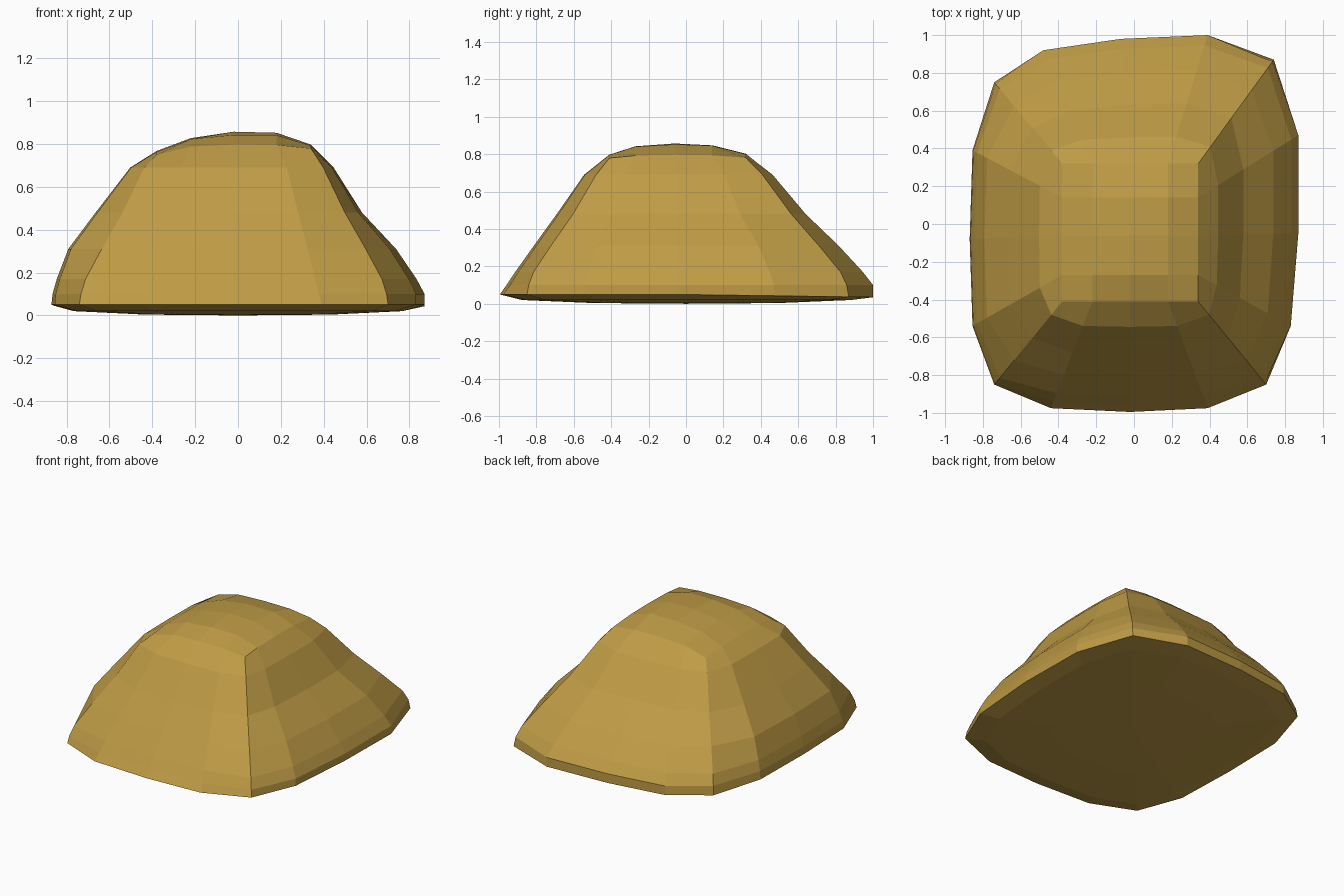
import bpy
import bmesh

default = bpy.data.objects.get("Cube")
if default:
    bpy.data.objects.remove(default)

ochre = bpy.data.materials.new("ochre_earth")
ochre.use_nodes = True
ochre.diffuse_color = (0.52, 0.33, 0.06, 1)
ochre.node_tree.nodes["Principled BSDF"].inputs["Base Color"].default_value = ochre.diffuse_color

# Foot outline, counter-clockwise from the front right corner, four steps a side
OUTLINE = [(-.74, -.85), (-.44, -.975), (-.02, -.995), (.39, -.975),
           (.70, -.85), (.83, -.54), (.87, -.05), (.87, .47),
           (.74, .87), (.39, 1.0), (-.07, .98), (-.48, .92),
           (-.74, .75), (-.855, .39), (-.87, -.08), (-.855, -.54)]

# Crown grid lines and how far each one drops below the summit
XS, X_DROP = [-.38, -.22, -.02, .18, .34], [.09, .03, 0, .005, .06]
YS, Y_DROP = [-.41, -.27, -.06, .14, .32], [.06, .015, 0, .01, .055]
SUMMIT = .857

# Heights of the slope rings, and how far out each side has spread there
HEIGHTS = [.69, .48, .31, .17, .10]
SPREAD = {"front": [.23, .48, .69, .86, .94],
          "left": [.20, .45, .75, .93, 1.0],
          "back": [.21, .47, .73, .92, 1.0],
          "right": [.25, .58, .84, .95, .99],
          "corner": [.16, .44, .71, .92, .98]}
SIDES = ["front", "left", "back", "right"]

bm = bmesh.new()

# Crown: a shallow domed grid
crown = {}
for i, x in enumerate(XS):
    for j, y in enumerate(YS):
        drops = X_DROP[i], Y_DROP[j]
        z = SUMMIT - max(drops) - .3 * min(drops)
        crown[i, j] = bm.verts.new((x, y, z))
for i in range(4):
    for j in range(4):
        bm.faces.new([crown[i, j], crown[i + 1, j], crown[i + 1, j + 1], crown[i, j + 1]])

rim = ([crown[i, 0] for i in range(4)] + [crown[4, j] for j in range(4)]
       + [crown[4 - i, 4] for i in range(4)] + [crown[0, 4 - j] for j in range(4)])


def bridge(upper, lower):
    for k in range(len(upper)):
        n = (k + 1) % len(upper)
        bm.faces.new([upper[k], lower[k], lower[n], upper[n]])


def foot_ring(scale, z, tilt=0):
    return [bm.verts.new((x * scale, y * scale, z - tilt * max(y, 0))) for x, y in OUTLINE]


# Slopes: rings spreading from the crown rim to the foot
rings = [rim]
for level, z in enumerate(HEIGHTS):
    ring = []
    for k, (x, y) in enumerate(OUTLINE):
        side = SIDES[k // 4] if k % 4 else "corner"
        f = SPREAD[side][level]
        top = rim[k].co
        ring.append(bm.verts.new((top.x + (x - top.x) * f, top.y + (y - top.y) * f, z)))
    rings.append(ring)

# Foot and gently curved underside
rings += [foot_ring(1, .05, .015), foot_ring(.88, .02), foot_ring(.5, .004)]
for upper, lower in zip(rings, rings[1:]):
    bridge(upper, lower)
centre = bm.verts.new((0, 0, 0))
for k in range(len(OUTLINE)):
    bm.faces.new([rings[-1][k], centre, rings[-1][(k + 1) % len(OUTLINE)]])

bmesh.ops.recalc_face_normals(bm, faces=bm.faces)
mesh = bpy.data.meshes.new("mound")
bm.to_mesh(mesh)
bm.free()
mesh.materials.append(ochre)
mound = bpy.data.objects.new("mound", mesh)
bpy.context.collection.objects.link(mound)
